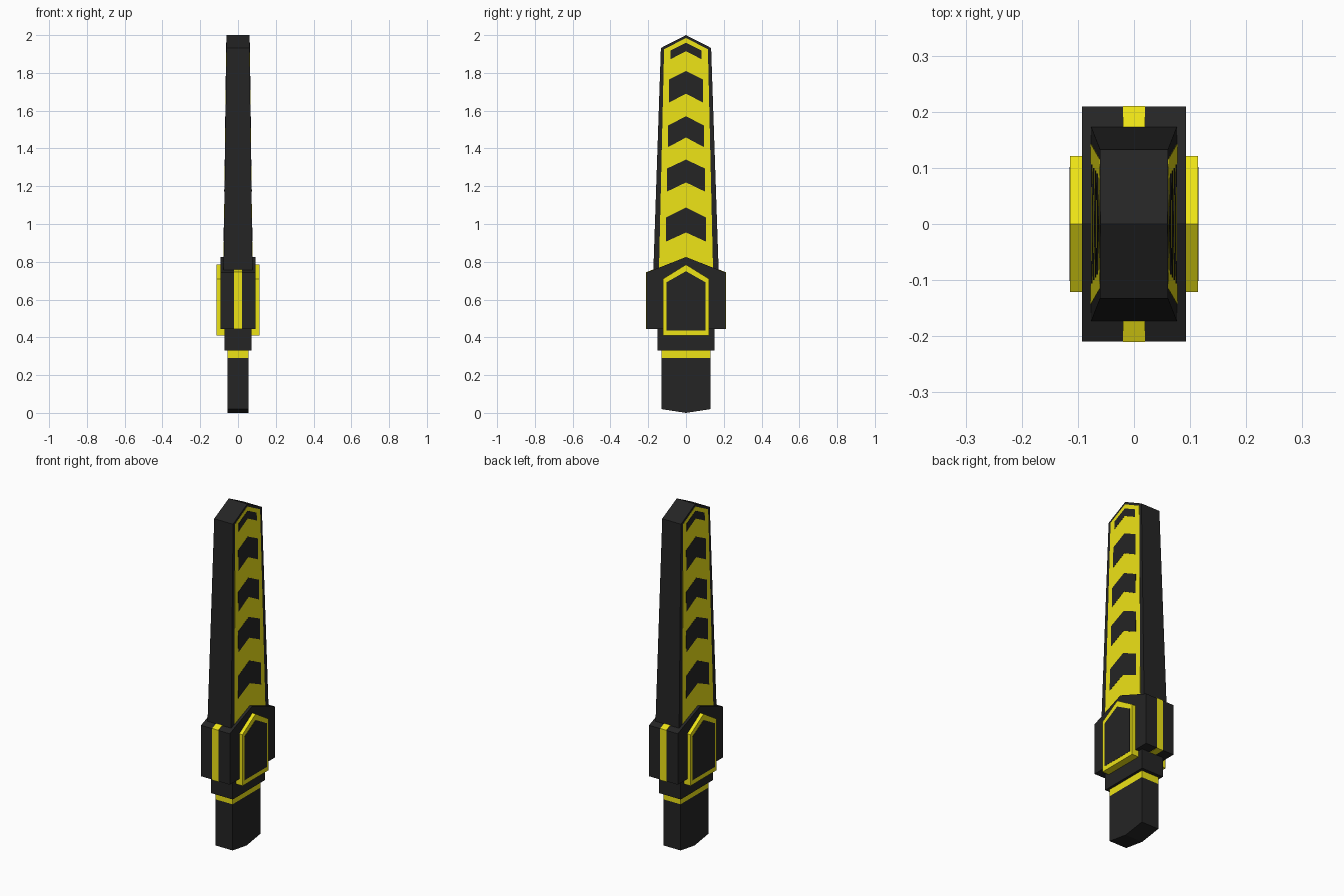
import bpy, bmesh

if "Cube" in bpy.data.objects:
    bpy.data.objects.remove(bpy.data.objects["Cube"])


def material(name, rgb):
    m = bpy.data.materials.new(name)
    m.diffuse_color = (*rgb, 1)
    m.use_nodes = True
    m.node_tree.nodes["Principled BSDF"].inputs["Base Color"].default_value = m.diffuse_color
    return m


DARK = material("dark", (0.018, 0.018, 0.018))
YELLOW = material("yellow", (0.85, 0.77, 0.008))


def prism(name, profile, inner, outer, mat, mirror=False):
    """Span a (y, z) profile between the x positions inner(z) and outer(z)."""
    bm = bmesh.new()
    a = [bm.verts.new((inner(z), y, z)) for y, z in profile]
    b = [bm.verts.new((outer(z), y, z)) for y, z in profile]
    bm.faces.new(a[::-1])
    bm.faces.new(b)
    n = len(a)
    for i in range(n):
        j = (i + 1) % n
        bm.faces.new((a[i], a[j], b[j], b[i]))
    bmesh.ops.recalc_face_normals(bm, faces=bm.faces)
    me = bpy.data.meshes.new(name)
    bm.to_mesh(me)
    bm.free()
    me.materials.append(mat)
    ob = bpy.data.objects.new(name, me)
    bpy.context.collection.objects.link(ob)
    if mirror:
        ob.modifiers.new("mirror", 'MIRROR').use_axis[0] = True
    return ob


def block(name, profile, half, mat):
    return prism(name, profile, lambda z: -half, lambda z: half, mat)


def plate(name, profile, x0, x1, mat):
    return prism(name, profile, lambda z: x0, lambda z: x1, mat, True)


def gable(bottom_w, top_w, z0, shoulder, peak):
    return [(-bottom_w, z0), (bottom_w, z0), (top_w, shoulder), (0, peak), (-top_w, shoulder)]


def blade_x(z, off=0.0):
    """Half thickness of the tapering blade at height z."""
    return 0.0765 - 0.0165 * (z - 0.75) / 1.25 + off


# handle, band and collar
block("handle", [(-0.13, 0.29), (-0.13, 0.02), (0, 0), (0.13, 0.02), (0.13, 0.29)], 0.056, DARK)
block("handle_band", [(-0.13, 0.29), (0.13, 0.29), (0.13, 0.33), (-0.13, 0.33)], 0.056, YELLOW)
block("collar", [(-0.15, 0.33), (0.15, 0.33), (0.15, 0.45), (-0.15, 0.45)], 0.071, DARK)

# guard with a stripe on each narrow end
block("guard", gable(0.209, 0.209, 0.445, 0.743, 0.825), 0.093, DARK)
for s, side in ((-1, "front"), (1, "back")):
    block(side + "_guard_stripe", [(s * 0.15, 0.443), (s * 0.2105, 0.443),
                                   (s * 0.2105, 0.745), (s * 0.15, 0.769)], 0.02, YELLOW)

# raised badge on both broad sides
plate("badge_frame", gable(0.121, 0.121, 0.41, 0.71, 0.785), 0.065, 0.114, YELLOW)
plate("badge_panel", gable(0.102, 0.102, 0.436, 0.692, 0.75), 0.112, 0.115, DARK)

# tapering blade
prism("blade", gable(0.173, 0.133, 0.75, 1.932, 2.0), lambda z: -blade_x(z), blade_x, DARK)

# yellow face panel
prism("blade_panel", gable(0.143, 0.116, 0.76, 1.925, 1.985),
      lambda z: blade_x(z, -0.001), lambda z: blade_x(z, 0.001), YELLOW, True)

# chevrons: half width, outer top, peak, outer bottom, inner peak
CHEVRONS = [(0.083, 1.918, 1.96, 1.872, 1.915),
            (0.090, 1.765, 1.81, 1.643, 1.690),
            (0.095, 1.522, 1.57, 1.407, 1.458),
            (0.100, 1.294, 1.341, 1.172, 1.220),
            (0.106, 1.035, 1.087, 0.907, 0.955)]
for i, (w, top, peak, low, notch) in enumerate(CHEVRONS):
    prism(f"chevron_{i + 1}",
          [(-w, low), (0, notch), (w, low), (w, top), (0, peak), (-w, top)],
          lambda z: blade_x(z), lambda z: blade_x(z, 0.002), DARK, True)
